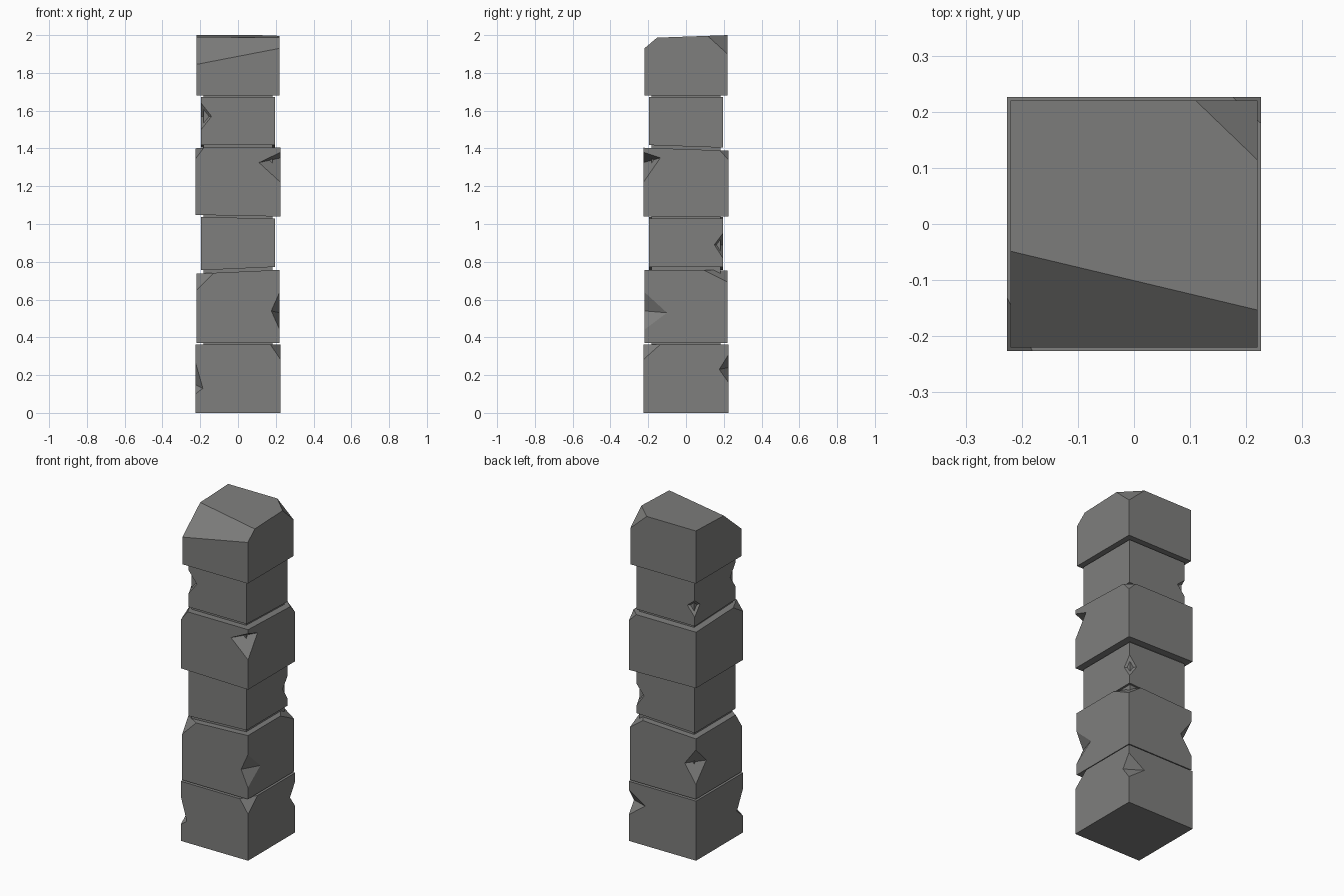
import bpy, bmesh
from mathutils import Vector

if "Cube" in bpy.data.objects:
    bpy.data.objects.remove(bpy.data.objects["Cube"])

stone = bpy.data.materials.new("grey stone")
stone.diffuse_color = (0.21, 0.21, 0.205, 1)
stone.use_nodes = True
stone.node_tree.nodes["Principled BSDF"].inputs["Base Color"].default_value = stone.diffuse_color


def add_object(name, bm):
    bmesh.ops.recalc_face_normals(bm, faces=bm.faces)
    mesh = bpy.data.meshes.new(name)
    bm.to_mesh(mesh)
    bm.free()
    mesh.materials.append(stone)
    ob = bpy.data.objects.new(name, mesh)
    bpy.context.collection.objects.link(ob)
    return ob


def slice_off(bm, a, b, c, outside):
    """Cut away the side of plane abc that holds the point outside."""
    a, b, c, o = map(Vector, (a, b, c, outside))
    n = (b - a).cross(c - a)
    if n.dot(o - a) < 0:
        n.negate()
    r = bmesh.ops.bisect_plane(bm, geom=bm.verts[:] + bm.edges[:] + bm.faces[:],
                               plane_co=a, plane_no=n, clear_outer=True)
    edges = [e for e in r["geom_cut"] if isinstance(e, bmesh.types.BMEdge)]
    bmesh.ops.contextual_create(bm, geom=edges)


def notch(ob, h, sx, sy, top, low, dx, zx, dy, zy):
    """Cut a V-shaped chip from the upright edge at corner (sx, sy)."""
    t, u = Vector((sx * h, sy * h, top)), Vector((sx * h, sy * h, low))
    a = Vector((sx * (h - dx), sy * h, zx))
    b = Vector((sx * h, sy * (h - dy), zy))
    m = (a + b) / 2
    bm = bmesh.new()
    pts = [a + (a - b) * .3, b + (b - a) * .3, t + (t - m) * .3, u + (u - m) * .3]
    v = [bm.verts.new(p) for p in pts]
    for i, j, k in ((0, 1, 2), (0, 1, 3), (0, 2, 3), (1, 2, 3)):
        bm.faces.new((v[i], v[j], v[k]))
    cutter = add_object("chip_cutter", bm)
    cutter.hide_render = True
    mod = ob.modifiers.new("chip", "BOOLEAN")
    mod.operation, mod.solver, mod.object = "DIFFERENCE", "EXACT", cutter
    bpy.context.view_layer.objects.active = ob
    bpy.ops.object.modifier_apply(modifier=mod.name)
    bpy.data.objects.remove(cutter)


def block(name, h, bottom, top, chips=(), notches=(), crown=False):
    """Square block; bottom and top are (height, x slope, y slope)."""
    bm = bmesh.new()
    bmesh.ops.create_cube(bm, size=2 * h)
    for v in bm.verts:
        z, kx, ky = top if v.co.z > 0 else bottom
        v.co.z = z + kx * v.co.x + ky * v.co.y
    # broken top corners
    for sx, sy, dx, dy, dz in chips:
        x, y = sx * h, sy * h
        z = top[0] + top[1] * x + top[2] * y
        slice_off(bm, (x - sx * dx, y, z), (x, y - sy * dy, z), (x, y, z - dz), (x, y, z + 1))
    # slanted break across the front of the capstone
    if crown:
        slice_off(bm, (-.22, -.05, 1.989), (.22, -.155, 1.985), (-.22, -.22, 1.845), (0, -.22, 2.2))
    ob = add_object(name, bm)
    for n in notches:
        notch(ob, h, *n)


# stacked blocks from the ground up
block("base_block", .226, (0, 0, 0), (.362, 0, 0),
      chips=[(1, -1, .055, .09, .08)],
      notches=[(-1, -1, .27, .10, .04, .13, .06, .15), (1, 1, .31, .16, .11, .24, .05, .23)])
block("second_block", .221, (.37, 0, 0), (.747, .045, 0),
      chips=[(-1, -1, .09, .06, .09), (1, 1, .09, .13, .065)],
      notches=[(1, -1, .64, .44, .045, .54, .12, .53), (-1, 1, .67, .46, .075, .57, .10, .57)])
block("lower_neck", .195, (.764, .045, 0), (1.033, -.02, 0),
      notches=[(1, 1, .95, .82, .05, .89, .045, .89)])
block("middle_block", .226, (1.044, -.02, 0), (1.396, 0, -.035),
      chips=[(-1, -1, .045, .10, .06), (1, 1, .05, .045, .05)],
      notches=[(1, -1, 1.38, 1.22, .115, 1.325, .09, 1.35)])
block("upper_neck", .195, (1.411, 0, -.035), (1.672, 0, 0),
      notches=[(-1, -1, 1.64, 1.50, .055, 1.57, .05, 1.57), (-1, 1, 1.56, 1.46, .05, 1.52, .05, 1.52)])
block("capstone", .22, (1.68, 0, 0), (1.992, 0, .036),
      chips=[(1, 1, .11, .11, .10)], crown=True)

# core filling the joints between the blocks
block("inner_core", .183, (.1, 0, 0), (1.75, 0, 0))
